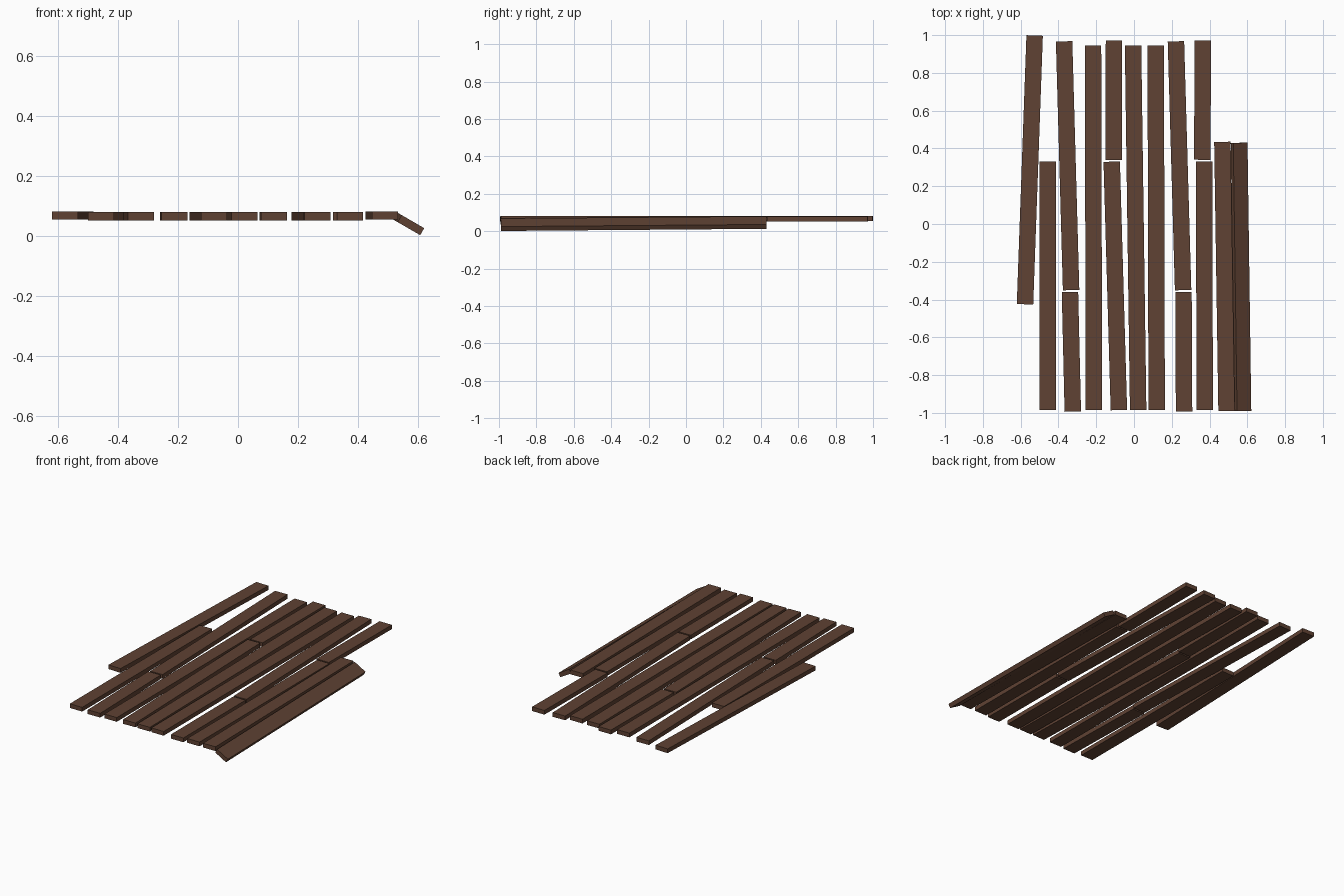
import bpy
from math import atan2, hypot, radians
from mathutils import Matrix, Vector

if "Cube" in bpy.data.objects:
    bpy.data.objects.remove(bpy.data.objects["Cube"])

WIDTH, THICK = 0.087, 0.027
wood = bpy.data.materials.new("dark_wood")
wood.diffuse_color = (0.115, 0.054, 0.033, 1)
wood.use_nodes = True
wood.node_tree.nodes["Principled BSDF"].inputs["Base Color"].default_value = wood.diffuse_color


def plank(name, back, front, z, tilt=0):
    """Flat board between two end centres, optionally rolled sideways."""
    (xb, yb), (xf, yf) = back, front
    dx, dy = xb - xf, yb - yf
    bpy.ops.mesh.primitive_cube_add(size=1)
    ob = bpy.context.object
    ob.name = name
    ob.data.transform(Matrix.Diagonal((WIDTH, hypot(dx, dy), THICK, 1)))
    ob.matrix_world = (Matrix.Translation(Vector(((xb + xf) / 2, (yb + yf) / 2, z)))
                       @ Matrix.Rotation(radians(tilt), 4, 'Y')
                       @ Matrix.Rotation(-atan2(dx, dy), 4, 'Z'))
    ob.data.materials.append(wood)


# Floor boards: back x, back y, front x, front y
boards = [
    (-.457, .33, -.457, -.985),
    (-.370, .967, -.333, -.35),
    (-.339, -.36, -.324, -.993),
    (-.217, .945, -.212, -.985),
    (-.106, .972, -.108, .34),
    (-.118, .33, -.080, -.985),
    (-.005, .945, .022, -.985),
    (.115, .945, .120, -.985),
    (.222, .967, .260, -.35),
    (.262, -.36, .265, -.993),
    (.365, .972, .361, .34),
    (.372, .33, .374, -.985),
]
for i, (xb, yb, xf, yf) in enumerate(boards, 1):
    plank(f"floor_board_{i}", (xb, yb), (xf, yf), 0.0645)

# Loose outer boards, set slightly higher
plank("left_edge_board", (-.526, .998), (-.577, -.425), 0.067)
plank("right_edge_board", (.468, .435), (.490, -.99), 0.067)

# Fallen board leaning down on the right
plank("tilted_board", (.555, .43), (.578, -.99), 0.0405, tilt=30)
